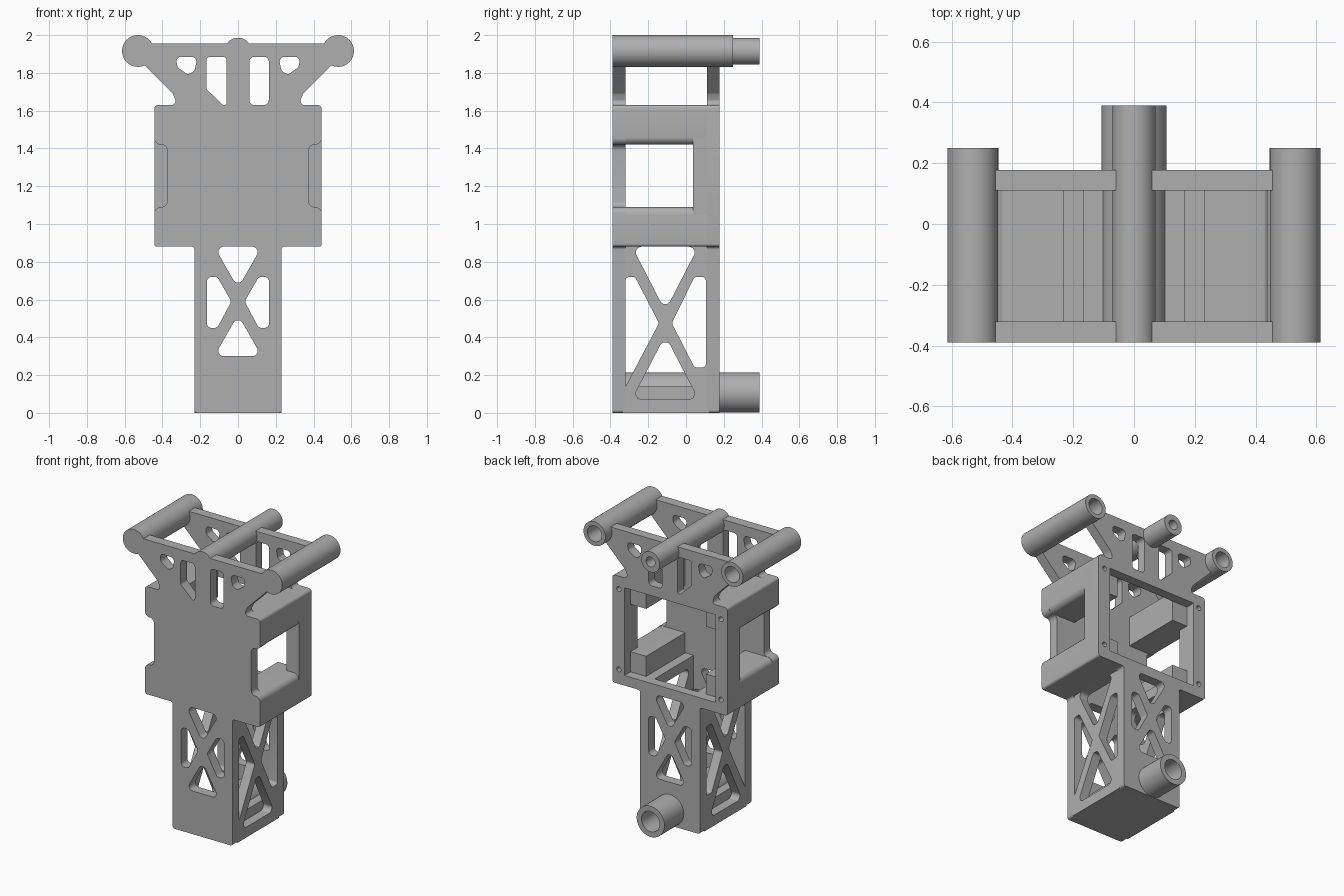
import bpy, bmesh, math
from mathutils import Matrix, Vector

if "Cube" in bpy.data.objects:
    bpy.data.objects.remove(bpy.data.objects["Cube"], do_unlink=True)

grey = bpy.data.materials.new("plain grey")
grey.use_nodes = True
color = (0.43, 0.43, 0.43, 1)
grey.diffuse_color = color
grey.node_tree.nodes["Principled BSDF"].inputs["Base Color"].default_value = color


def rounded(points, radius=0.0, steps=5):
    """Round polygon corners; a point may carry its own radius as a third value."""
    out, n = [], len(points)
    for i, p in enumerate(points):
        r = p[2] if len(p) > 2 else radius
        c = Vector(p[:2])
        a = Vector(points[i - 1][:2]) - c
        b = Vector(points[(i + 1) % n][:2]) - c
        if r <= 0:
            out.append(c)
            continue
        half = a.angle(b) / 2
        t = min(r / math.tan(half), a.length * 0.49, b.length * 0.49)
        p0, p1 = c + a.normalized() * t, c + b.normalized() * t
        mid = c + (a.normalized() + b.normalized()).normalized() * (t / math.cos(half))
        for k in range(steps + 1):
            v = p0.lerp(p1, k / steps) - mid
            out.append(mid + v.normalized() * (p0 - mid).length)
    return out


def circle(x, z, r, n=40):
    return [Vector((x + r * math.cos(2 * math.pi * i / n),
                    z + r * math.sin(2 * math.pi * i / n))) for i in range(n)]


def mirror(points):
    return [(-p[0], *p[1:]) for p in points]


def rect(x0, x1, z0, z1):
    return [Vector(p) for p in ((x0, z0), (x1, z0), (x1, z1), (x0, z1))]


def plate(name, axis, lo, hi, outline, holes=()):
    """Extrude an outline with holes between lo and hi along x or y."""
    cu = bpy.data.curves.new(name, 'CURVE')
    cu.dimensions, cu.fill_mode, cu.extrude = '2D', 'BOTH', (hi - lo) / 2
    for loop in [outline, *holes]:
        s = cu.splines.new('POLY')
        s.points.add(len(loop) - 1)
        for pt, p in zip(s.points, loop):
            pt.co = (p[0], p[1], 0, 1)
        s.use_cyclic_u = True
    tmp = bpy.data.objects.new(name + " profile", cu)
    bpy.context.collection.objects.link(tmp)
    dg = bpy.context.evaluated_depsgraph_get()
    me = bpy.data.meshes.new_from_object(tmp.evaluated_get(dg))
    bpy.data.objects.remove(tmp, do_unlink=True)
    mid = (lo + hi) / 2
    if axis == 'y':
        m = Matrix.Translation((0, mid, 0)) @ Matrix.Rotation(math.pi / 2, 4, 'X')
    else:
        m = Matrix(((0, 0, 1, mid), (1, 0, 0, 0), (0, 1, 0, 0), (0, 0, 0, 1)))
    me.transform(m)
    bm = bmesh.new()
    bm.from_mesh(me)
    bmesh.ops.remove_doubles(bm, verts=bm.verts, dist=1e-5)
    bmesh.ops.recalc_face_normals(bm, faces=bm.faces)
    bm.to_mesh(me)
    bm.free()
    me.materials.clear()
    me.materials.append(grey)
    ob = bpy.data.objects.new(name, me)
    bpy.context.collection.objects.link(ob)
    bpy.ops.object.select_all(action='DESELECT')
    ob.select_set(True)
    bpy.context.view_layer.objects.active = ob
    bpy.ops.object.shade_smooth_by_angle(angle=math.radians(35))
    return ob


FRONT, FRONT_IN, BACK_IN, BACK = -0.39, -0.32, 0.11, 0.177
TOWER, BOX = 0.23, 0.443
BOX_LOW, BOX_TOP, GAP_LOW, GAP_TOP = 0.88, 1.63, 1.09, 1.42

# Silhouette of the large plates, one half from bottom to top
lower = [(TOWER, 0, 0.015), (TOWER, BOX_LOW, 0.015), (BOX, BOX_LOW, 0.015)]
notch = [(BOX, GAP_LOW, 0.04), (0.375, GAP_LOW, 0.03),
         (0.375, GAP_TOP, 0.03), (BOX, GAP_TOP, 0.04)]
upper = [(BOX, BOX_TOP, 0.02), (0.32, BOX_TOP, 0.03), (0.345, 1.69, 0.03),
         (0.5, 1.845), (0.46, 1.9), (0.47, 1.955)]


def silhouette(half):
    return rounded(half + mirror(half)[::-1])


# Openings shared by the front and back plates
side_cut = [(0.165, 0.72), (0.11, 0.72), (0.035, 0.59), (0.11, 0.45), (0.165, 0.45)]
eye_cut = [(0.215, 1.885), (0.33, 1.885), (0.32, 1.83), (0.265, 1.79), (0.23, 1.81)]
slot = [(-0.168, 1.885), (-0.06, 1.885), (-0.06, BOX_TOP), (-0.08, BOX_TOP), (-0.168, 1.715)]
truss = [
    rounded([(-0.125, 0.88), (0.125, 0.88), (0, 0.66)], 0.028),
    rounded([(-0.125, 0.3), (0.125, 0.3), (0, 0.52)], 0.028),
    rounded(side_cut, 0.025), rounded(mirror(side_cut), 0.025),
    rounded(eye_cut, 0.025), rounded(mirror(eye_cut), 0.025),
    rounded(slot, 0.02), rounded(rect(0.06, 0.163, BOX_TOP, 1.885), 0.025),
]
plate("front_plate", 'y', FRONT, FRONT_IN, silhouette(lower + notch + upper), truss)

# Back plate with the large window, screw holes and tube passages
screws = [circle(s * 0.393, z, 0.017, 16) for s in (-1, 1) for z in (0.98, 1.54)]
window = rect(-0.35, 0.35, 0.95, 1.56)
plate("back_plate", 'y', BACK_IN, BACK, silhouette(lower + upper),
      truss + screws + [window, circle(0, 0.108, 0.09), circle(0, 1.915, 0.036)])

# Tower side walls with cross bracing
brace = [
    rounded([(-0.285, 0.88), (0.065, 0.88), (-0.11, 0.54)], 0.03),
    rounded([(-0.285, 0.072), (0.065, 0.072), (-0.11, 0.41)], 0.03),
    rounded([(-0.32, 0.72), (-0.27, 0.72), (-0.143, 0.475), (-0.32, 0.14, 0.0)], 0.02),
    rounded([(0.105, 0.72), (0.045, 0.72), (-0.075, 0.475), (0.045, 0.24), (0.105, 0.24)], 0.02),
]
wall = rect(FRONT_IN - 0.015, BACK_IN + 0.015, 0, 0.95)
plate("tower_wall_left", 'x', 0.165, TOWER, wall, brace)
plate("tower_wall_right", 'x', -TOWER, -0.165, wall, brace)

# Tower floor with ledges beside the tube
plate("tower_floor", 'y', FRONT_IN, BACK_IN, rect(-0.165, 0.165, 0, 0.036))
for side, s in (("left", 1), ("right", -1)):
    ledge = rect(0.095, 0.165, 0.036, 0.14)
    plate("floor_ledge_" + side, 'y', FRONT_IN, BACK_IN, [(s * p[0], p[1]) for p in ledge])

    # Box rails above and below the side opening, and the rear post
    low = [(TOWER, BOX_LOW), (BOX, BOX_LOW, 0.015), (BOX, GAP_LOW, 0.04), (TOWER, GAP_LOW)]
    top = [(TOWER, GAP_TOP), (BOX, GAP_TOP, 0.04), (BOX, BOX_TOP, 0.02), (TOWER, BOX_TOP)]
    post = rect(0.35, BOX, BOX_LOW + 0.02, BOX_TOP - 0.02)
    for name, shape, y0 in (("lower_rail_", low, FRONT_IN), ("upper_rail_", top, FRONT_IN),
                            ("rear_post_", post, 0.036)):
        shape = [(s * p[0], *p[1:]) for p in shape]
        plate(name + side, 'y', y0, BACK_IN, rounded(shape))

# Round tubes, closed at the front and bored from the back
for name, x, z, r, bore, end in (("left_tube", 0.53, 1.916, 0.084, 0.055, 0.25),
                                 ("right_tube", -0.53, 1.916, 0.084, 0.055, 0.25),
                                 ("middle_tube", 0, 1.915, 0.071, 0.034, 0.39),
                                 ("bottom_tube", 0, 0.108, 0.107, 0.07, 0.39)):
    plate(name, 'y', FRONT_IN, end, circle(x, z, r), [circle(x, z, bore)])
    plate(name + "_cap", 'y', FRONT, FRONT_IN, circle(x, z, r))
